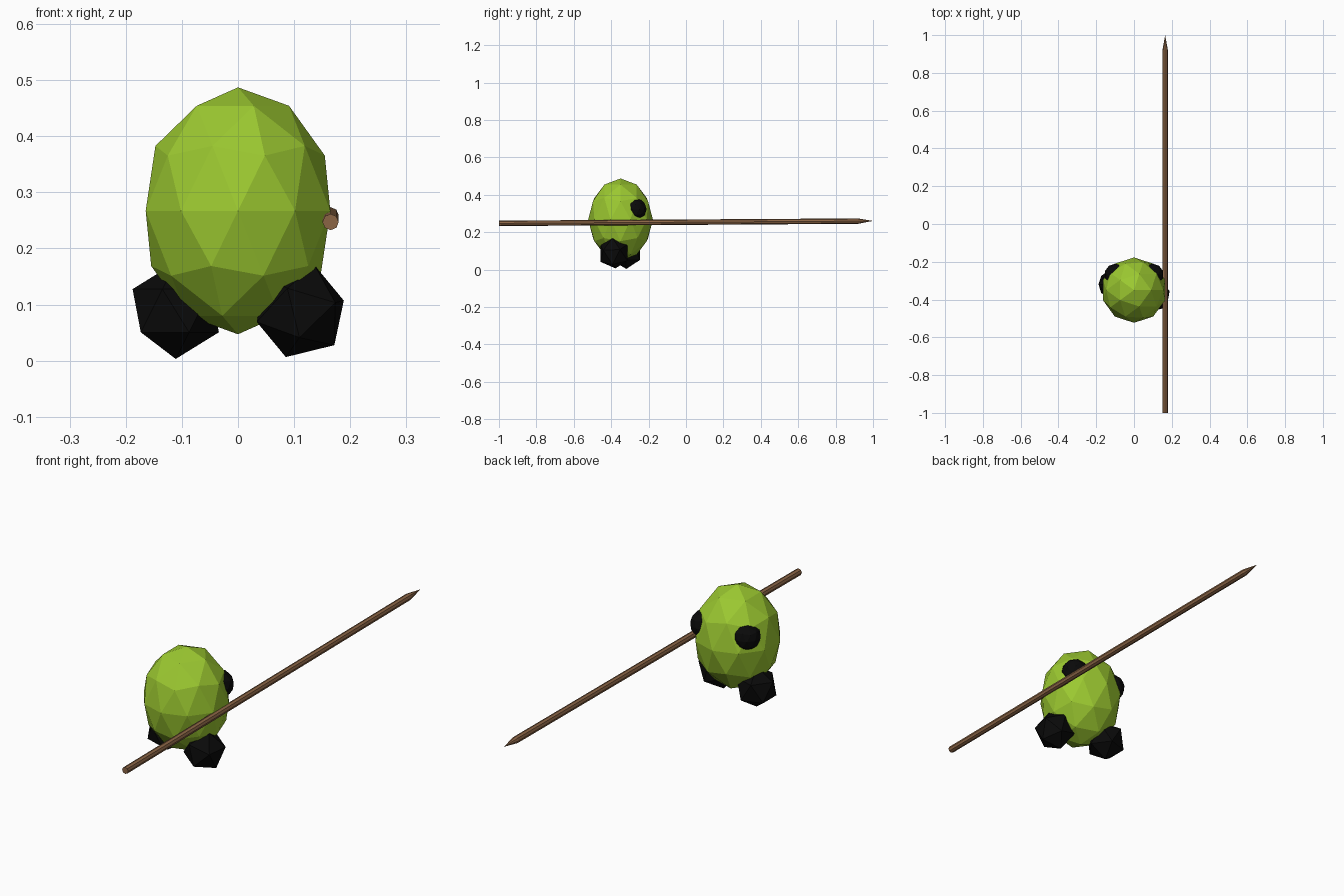
import bpy, math
from mathutils import Vector, Matrix

if "Cube" in bpy.data.objects:
    bpy.data.objects.remove(bpy.data.objects["Cube"])


def material(name, rgb):
    m = bpy.data.materials.new(name)
    m.diffuse_color = (*rgb, 1)
    m.use_nodes = True
    m.node_tree.nodes["Principled BSDF"].inputs["Base Color"].default_value = m.diffuse_color
    return m


green = material("leaf green", (0.33, 0.58, 0.03))
black = material("black", (0.003, 0.003, 0.003))
brown = material("wood brown", (0.26, 0.13, 0.06))


def ball(name, centre, size, detail, mat, rot=None):
    """Flat-shaded icosphere with an optional 3x3 rotation."""
    bpy.ops.mesh.primitive_ico_sphere_add(subdivisions=detail, radius=1)
    ob = bpy.context.object
    ob.name = name
    ob.data.materials.append(mat)
    r = rot.to_4x4() if rot else Matrix()
    ob.data.transform(r @ Matrix.Diagonal((*size, 1)))
    ob.location = centre
    return ob


# Egg-shaped body
ball("body", (0, -0.35, 0.267), (0.173, 0.173, 0.22), 2, green)

# Feet: coarse icosahedra, each turned differently
ball("left_foot", (-0.111, -0.32, 0.089), (0.086,) * 3, 1, black,
     Matrix.Rotation(math.pi, 3, 'Z'))
up = Vector((0.30, -0.09, 0.95)).normalized()
side = Vector((0.90, 0.37, 0.22))
side = (side - side.dot(up) * up).normalized()
turn = Matrix((side, up.cross(side), up)).transposed()
ball("right_foot", (0.111, -0.385, 0.088), (0.086,) * 3, 1, black, turn)

# Eyes sunk into the body, on the +y side
for s, name in ((-1, "left_eye"), (1, "right_eye")):
    ball(name, (s * 0.099, -0.268, 0.322), (0.058,) * 3, 2, black)


def stick(name, a, b, r1, r2):
    """Eight-sided rod or point running from a to b."""
    a, b = Vector(a), Vector(b)
    d = b - a
    bpy.ops.mesh.primitive_cone_add(vertices=8, radius1=r1, radius2=r2, depth=d.length,
                                    location=(a + b) / 2,
                                    rotation=d.to_track_quat('Z', 'Y').to_euler())
    ob = bpy.context.object
    ob.name = name
    ob.data.materials.append(brown)


# Spear: slightly rising shaft and a sharpened point
joint = (0.165, 0.92, 0.259)
stick("spear_shaft", (0.165, -1, 0.247), joint, 0.0145, 0.0145)
stick("spear_tip", joint, (0.165, 1, 0.26), 0.0145, 0)
